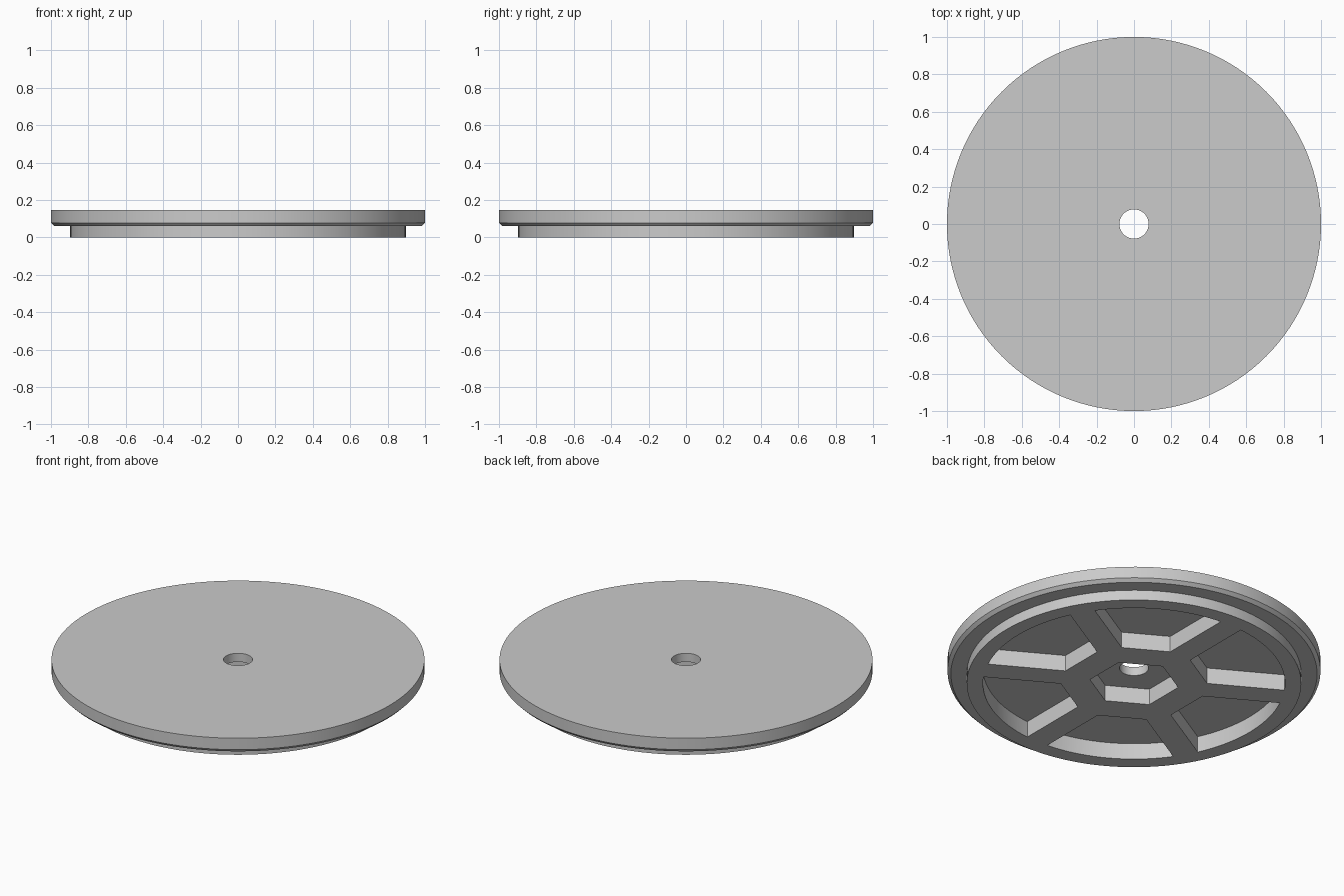
import bpy, bmesh, math

SEGMENTS = 128
FLOOR = 0.095        # height of the pocket floors
HALF_SPOKE = 0.07    # half the width of each spoke
HUB_FLAT = 0.369     # centre to outer flats of the hub
HUB_HOLE = 0.24      # corner radius of the hexagonal hub recess
RIM_INNER = 0.81     # inside radius of the lower rim

cube = bpy.data.objects.get("Cube")
if cube:
    bpy.data.objects.remove(cube, do_unlink=True)

grey = bpy.data.materials.new("plain_grey")
grey.use_nodes = True
colour = (0.595, 0.595, 0.595, 1)
grey.diffuse_color = colour
grey.node_tree.nodes["Principled BSDF"].inputs["Base Color"].default_value = colour


def make_object(name, bm):
    bmesh.ops.recalc_face_normals(bm, faces=bm.faces)
    mesh = bpy.data.meshes.new(name)
    bm.to_mesh(mesh)
    bm.free()
    mesh.materials.append(grey)
    obj = bpy.data.objects.new(name, mesh)
    bpy.context.collection.objects.link(obj)
    return obj


def lathe(name, profile):
    """Closed (radius, height) profile turned round the z axis."""
    bm = bmesh.new()
    rings = []
    for i in range(SEGMENTS):
        a = math.tau * i / SEGMENTS
        rings.append([bm.verts.new((r * math.cos(a), r * math.sin(a), z)) for r, z in profile])
    for i, ring in enumerate(rings):
        following = rings[(i + 1) % SEGMENTS]
        for j in range(len(profile)):
            k = (j + 1) % len(profile)
            bm.faces.new((ring[j], following[j], following[k], ring[k]))
    return make_object(name, bm)


def add_prism(bm, outline, turn):
    """Upright prism from below the base to the pocket floor."""
    c, s = math.cos(turn), math.sin(turn)
    low, high = ([bm.verts.new((x * c - y * s, x * s + y * c, z)) for x, y in outline]
                 for z in (-0.1, FLOOR))
    bm.faces.new(low[::-1])
    bm.faces.new(high)
    for i in range(len(outline)):
        j = (i + 1) % len(outline)
        bm.faces.new((low[i], low[j], high[j], high[i]))


# Stepped disc with a chamfered flange and a centre bore
disc = lathe("wheel_disc", [(0.078, 0), (0.897, 0), (0.897, 0.06), (0.982, 0.06),
                            (1, 0.078), (1, 0.146), (0.078, 0.146)])

# Hexagonal recess, its corners in line with the spokes
sixth = math.pi / 3
cuts = bmesh.new()
add_prism(cuts, [(HUB_HOLE * math.cos(k * sixth), HUB_HOLE * math.sin(k * sixth))
                 for k in range(6)], sixth / 2)

# Six pockets between the spokes
half_flat = HUB_FLAT * math.tan(sixth / 2) - HALF_SPOKE / math.cos(sixth / 2)
reach = sixth / 2 - math.asin(HALF_SPOKE / RIM_INNER)
steps = 18
pocket = [(HUB_FLAT, half_flat), (HUB_FLAT, -half_flat)]
for i in range(steps + 1):
    a = reach * (2 * i / steps - 1)
    pocket.append((RIM_INNER * math.cos(a), RIM_INNER * math.sin(a)))
for k in range(6):
    add_prism(cuts, pocket, k * sixth)

cutter = make_object("pocket_cutter", cuts)
cutter.hide_render = True

# Cut the underside, then discard the cutter
cut = disc.modifiers.new("underside_pockets", 'BOOLEAN')
cut.operation = 'DIFFERENCE'
cut.solver = 'EXACT'
cut.object = cutter
bpy.ops.object.select_all(action='DESELECT')
disc.select_set(True)
bpy.context.view_layer.objects.active = disc
bpy.ops.object.modifier_apply(modifier=cut.name)
bpy.data.objects.remove(cutter, do_unlink=True)

bpy.ops.object.shade_smooth_by_angle(angle=math.radians(30))
